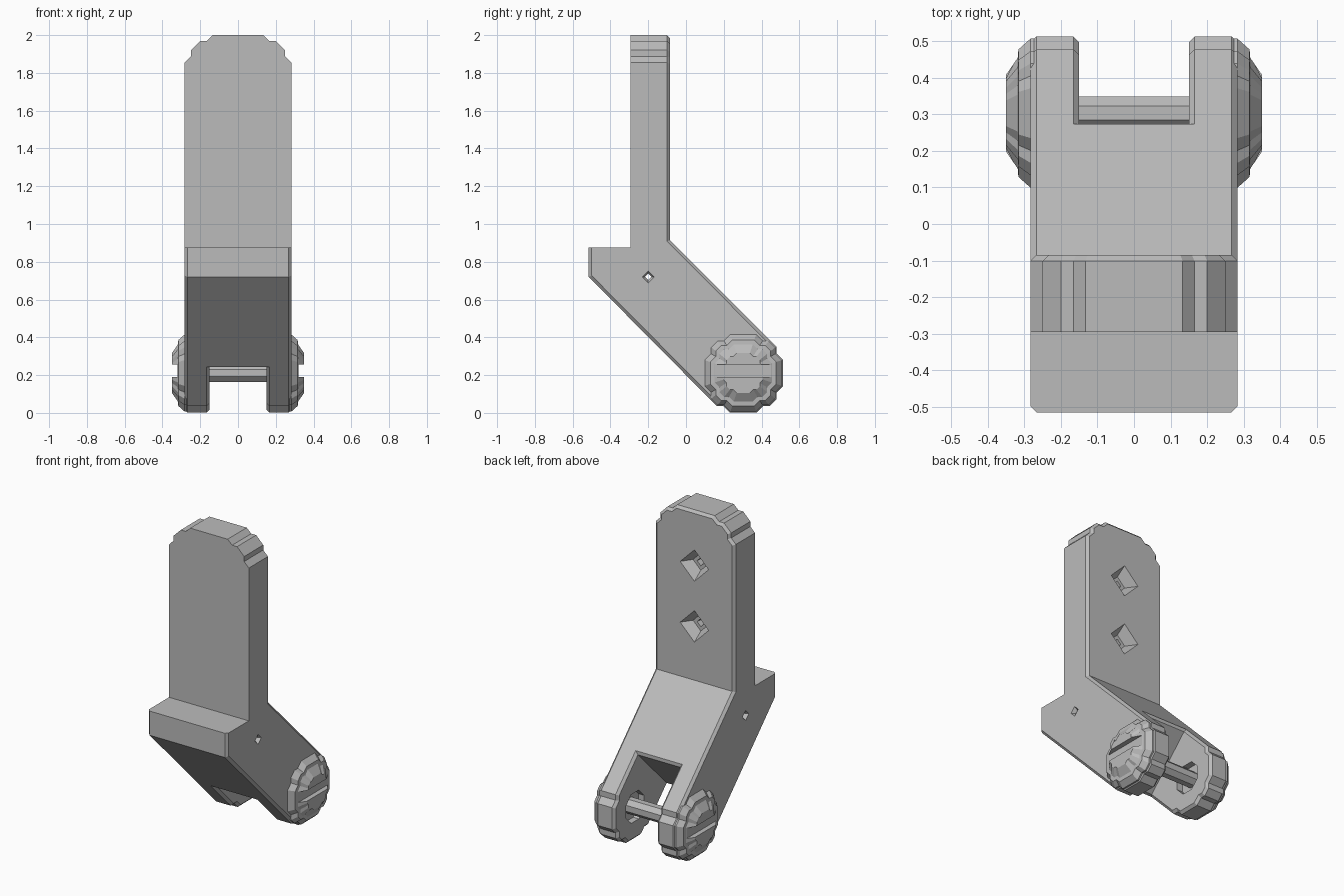
import bpy, bmesh, math
from mathutils import Vector

if "Cube" in bpy.data.objects:
    bpy.data.objects.remove(bpy.data.objects["Cube"])

grey = bpy.data.materials.new("light_grey")
grey.diffuse_color = (0.5, 0.5, 0.5, 1)
grey.use_nodes = True
grey.node_tree.nodes["Principled BSDF"].inputs["Base Color"].default_value = grey.diffuse_color

W = 0.283              # half width of the bracket
CY, CZ = 0.303, 0.211  # pivot centre


def loft(name, rings):
    """Closed solid through equal-length rings of points."""
    bm = bmesh.new()
    vs = [[bm.verts.new(p) for p in r] for r in rings]
    for a, b in zip(vs, vs[1:]):
        for i in range(len(a)):
            j = (i + 1) % len(a)
            bm.faces.new((a[i], a[j], b[j], b[i]))
    bm.faces.new(vs[0])
    bm.faces.new(vs[-1])
    bmesh.ops.recalc_face_normals(bm, faces=bm.faces)
    me = bpy.data.meshes.new(name)
    bm.to_mesh(me)
    bm.free()
    me.materials.append(grey)
    ob = bpy.data.objects.new(name, me)
    bpy.context.collection.objects.link(ob)
    return ob


def ring_x(pts, x):
    return [(x, y, z) for y, z in pts]


def ring_y(pts, y):
    return [(x, y, z) for x, z in pts]


def cut(ob, cutter):
    """Subtract the cutter and remove it."""
    m = ob.modifiers.new("cut", "BOOLEAN")
    m.operation, m.solver, m.object = "DIFFERENCE", "EXACT", cutter
    bpy.context.view_layer.objects.active = ob
    bpy.ops.object.modifier_apply(modifier="cut")
    bpy.data.objects.remove(cutter)


def chamfer(ob, rule, width=0.016):
    """Chamfer sharp outer edges whose middle point passes the rule."""
    bm = bmesh.new()
    bm.from_mesh(ob.data)
    bmesh.ops.remove_doubles(bm, verts=bm.verts, dist=1e-5)
    es = [e for e in bm.edges if len(e.link_faces) == 2 and e.is_convex
          and e.calc_face_angle(0) > math.radians(60)
          and rule((e.verts[0].co + e.verts[1].co) / 2)]
    bmesh.ops.bevel(bm, geom=es, offset=width, segments=1,
                    affect="EDGES", clamp_overlap=True)
    bm.to_mesh(ob.data)
    bm.free()


def diamond(cx, cz, r):
    return [(cx + r, cz), (cx, cz + r), (cx - r, cz), (cx, cz - r)]


def octagon(r):
    return [(CY + r * math.cos(a), CZ + r * math.sin(a))
            for a in [math.radians(22.5 + 45 * i) for i in range(8)]]


# Stepped round outline, one quarter turned four times
quarter = [(0.21, 0.07), (0.175, 0.105), (0.175, 0.14),
           (0.14, 0.175), (0.105, 0.175), (0.07, 0.21)]
unit = []
for k in range(4):
    for y, z in quarter:
        for _ in range(k):
            y, z = -z, y
        unit.append((y, z))


def stepped(s):
    return [(CY + y * s, CZ + z * s) for y, z in unit]


# Slanted arm with a stepped round end
circle = stepped(1)
end = [circle[i % 24] for i in range(26, 14, -1)]
end = [p for p in reversed(end)]            # lower left round to upper right
profile = [(-0.515, 0.875), (-0.515, 0.72)] + end + [
    (-0.09, 0.92), (-0.2, 0.92), (-0.295, 0.875)]
arm = loft("arm", [ring_x(profile, -W), ring_x(profile, W)])

# Fork slot, square to the arm
slot = [(0.285, 0.545), (0.685, 0.945), (1.285, 0.345),
        (0.37, -0.57), (-0.33, -0.07)]
cut(arm, loft("slot_cutter", [ring_x(slot, -0.15), ring_x(slot, 0.15)]))
chamfer(arm, lambda c: c.z < 0.86 and not (c.y < -0.3 and abs(c.x) < 0.2))

# Cross hole with countersunk ends
hole = [(-W - 0.01, 0.04), (-W + 0.02, 0.017), (W - 0.02, 0.017), (W + 0.01, 0.04)]
cut(arm, loft("hole_cutter",
              [ring_x(diamond(-0.2, 0.72, r), x) for x, r in hole]))

# Recesses around the pin on the inner cheeks
for s in (-1, 1):
    cut(arm, loft("recess_cutter", [ring_x(octagon(0.1), s * 0.1),
                                    ring_x(octagon(0.1), s * 0.19)]))

# Upright plate with stepped top corners
half = [(W, 0.9), (W, 1.855), (0.25, 1.888), (0.25, 1.92),
        (0.2, 1.97), (0.165, 1.97), (0.133, 2.0)]
outline = half + [(-x, z) for x, z in reversed(half)]
outline[0] = (W, 0.875)
outline[-1] = (-W, 0.875)
plate = loft("upright_plate", [ring_y(outline, -0.295), ring_y(outline, -0.085)])
chamfer(plate, lambda c: c.y > -0.1 and c.z > 0.9)

# Countersunk diamond sockets in the back of the plate, each with a small pit
for z in (1.26, 1.65):
    steps = [(-0.075, 0.108), (-0.15, 0.055)]
    cut(plate, loft("socket_cutter", [ring_y(diamond(0, z, r), y) for y, r in steps]))
    steps = [(-0.14, 0.028), (-0.19, 0.02)]
    cut(plate, loft("pit_cutter", [ring_y(diamond(0, z, r), y) for y, r in steps]))

# Domed pivot caps with a screw slot
dome = [(0.265, 0.97), (0.283, 0.97), (0.316, 0.83), (0.318, 0.72), (0.35, 0.5)]
for s, side in ((-1, "left"), (1, "right")):
    cap = loft(side + "_pivot_cap", [ring_x(stepped(r), s * x) for x, r in dome])
    groove = [(CY - 0.16, CZ - 0.022), (CY + 0.16, CZ - 0.022),
              (CY + 0.16, CZ + 0.045), (CY - 0.16, CZ + 0.045)]
    cut(cap, loft("groove_cutter", [ring_x(groove, s * 0.319), ring_x(groove, s * 0.4)]))

# Pivot pin between the cheeks
loft("pivot_pin", [ring_x(octagon(0.05), -0.2), ring_x(octagon(0.05), 0.2)])
